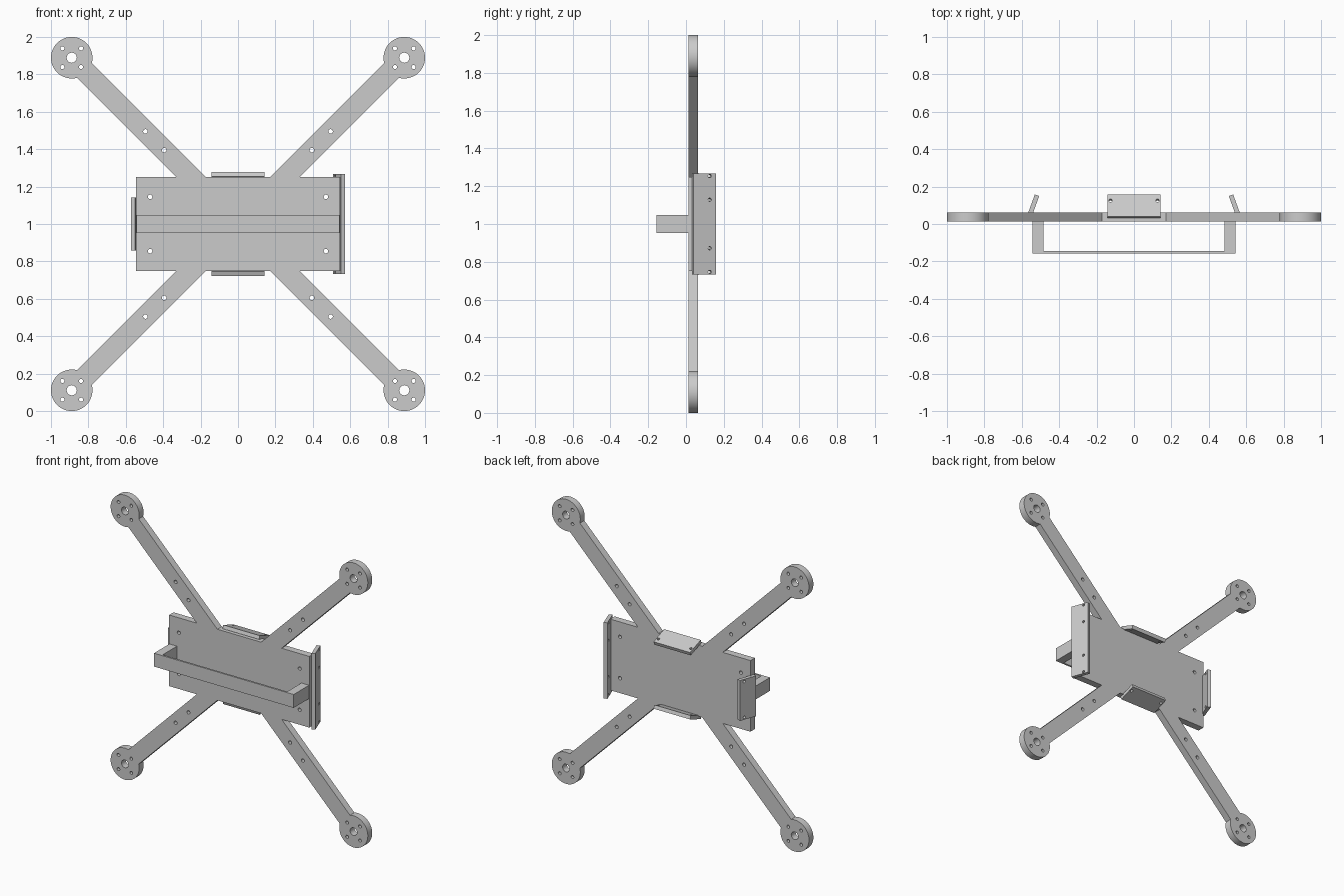
import bpy, bmesh
from math import sin, cos, asin, pi, radians
from mathutils import Matrix, Vector

if "Cube" in bpy.data.objects:
    bpy.data.objects.remove(bpy.data.objects["Cube"])


def circle(cx, cy, r, n=24):
    return [(cx + r * cos(2 * pi * i / n), cy + r * sin(2 * pi * i / n)) for i in range(n)]


def flat_plate(name, loops, thickness, matrix):
    """Filled 2D profile (first loop outside, the rest holes) extruded to a plate."""
    cu = bpy.data.curves.new(name, 'CURVE')
    cu.dimensions = '2D'
    cu.fill_mode = 'BOTH'
    cu.extrude = thickness / 2
    for pts in loops:
        sp = cu.splines.new('POLY')
        sp.points.add(len(pts) - 1)
        for p, (x, y) in zip(sp.points, pts):
            p.co = (x, y, 0, 1)
        sp.use_cyclic_u = True
    ob = bpy.data.objects.new(name, cu)
    bpy.context.collection.objects.link(ob)
    ob.matrix_world = matrix
    bpy.ops.object.select_all(action='DESELECT')
    ob.select_set(True)
    bpy.context.view_layer.objects.active = ob
    bpy.ops.object.convert(target='MESH')
    ob = bpy.context.view_layer.objects.active
    ob.name = name
    bm = bmesh.new()
    bm.from_mesh(ob.data)
    bmesh.ops.remove_doubles(bm, verts=bm.verts, dist=1e-5)
    bmesh.ops.recalc_face_normals(bm, faces=bm.faces)
    bm.to_mesh(ob.data)
    bm.free()
    bpy.ops.object.shade_smooth_by_angle(angle=radians(30))
    return ob


def axes(x, y, z, loc):
    m = Matrix((x, y, z)).transposed().to_4x4()
    m.translation = loc
    return m


# Main frame: centre plate, four diagonal arms and round motor mounts in one outline
W, H = 0.545, 0.25
MOUNT, R, ARM = 0.889, 0.111, 0.0565
spread = pi - asin(ARM / R)
arc = [pi / 4 - spread + 2 * spread * i / 48 for i in range(49)]
half = ARM * 2 ** 0.5
quarter = [(W, H), (H + half, H)]
quarter += [(MOUNT + R * cos(a), MOUNT + R * sin(a)) for a in arc]
quarter += [(H - half, H)]
top = quarter + [(-x, y) for x, y in reversed(quarter)]
loops = [top + [(x, -y) for x, y in reversed(top)]]
for sx in (-1, 1):
    for sy in (-1, 1):
        loops.append(circle(sx * MOUNT, sy * MOUNT, 0.027, 32))
        for dx in (-0.05, 0.05):
            for dy in (-0.05, 0.05):
                loops.append(circle(sx * MOUNT + dx, sy * MOUNT + dy, 0.011))
        for x, y in ((0.495, 0.495), (0.395, 0.395), (0.47, 0.145)):
            loops.append(circle(sx * x, sy * y, 0.012))
flat_plate("drone_frame", loops, 0.049,
           axes((1, 0, 0), (0, 0, 1), (0, -1, 0), (0, 0.038, 1)))

# Inward-leaning flanges with screw holes along the plate edges
tilt = radians(20)
back = Vector((0, 1, 0))
flanges = (("right_flange", (1, 0, 0), W, 0.267, (-0.254, -0.128, 0.128, 0.254)),
           ("left_flange", (-1, 0, 0), W, 0.142, (-0.126, 0.126)),
           ("upper_flange", (0, 0, 1), H, 0.142, (-0.126, 0.126)),
           ("lower_flange", (0, 0, -1), H, 0.142, (-0.126, 0.126)))
for name, out, edge, length, holes in flanges:
    out = Vector(out)
    slope = back * cos(tilt) - out * sin(tilt)
    normal = out * cos(tilt) + back * sin(tilt)
    loc = Vector((0, 0.0945, 1)) + out * (edge - 0.005)
    outline = [(-length, -0.063), (length, -0.063), (length, 0.063), (-length, 0.063)]
    flat_plate(name, [outline] + [circle(x, 0.029, 0.009) for x in holes], 0.025,
               axes(slope.cross(normal), slope, normal, loc))

# U-shaped strap bracket on the front
B, LEG, Y0, Y1 = 0.543, 0.059, -0.157, 0.0135
profile = [(-B, Y1), (-B, Y0), (B, Y0), (B, Y1), (B - LEG, Y1), (B - LEG, Y0 + 0.013),
           (LEG - B, Y0 + 0.013), (LEG - B, Y1)]
flat_plate("front_strap_bracket", [profile], 0.094, Matrix.Translation((0, 0, 1)))
